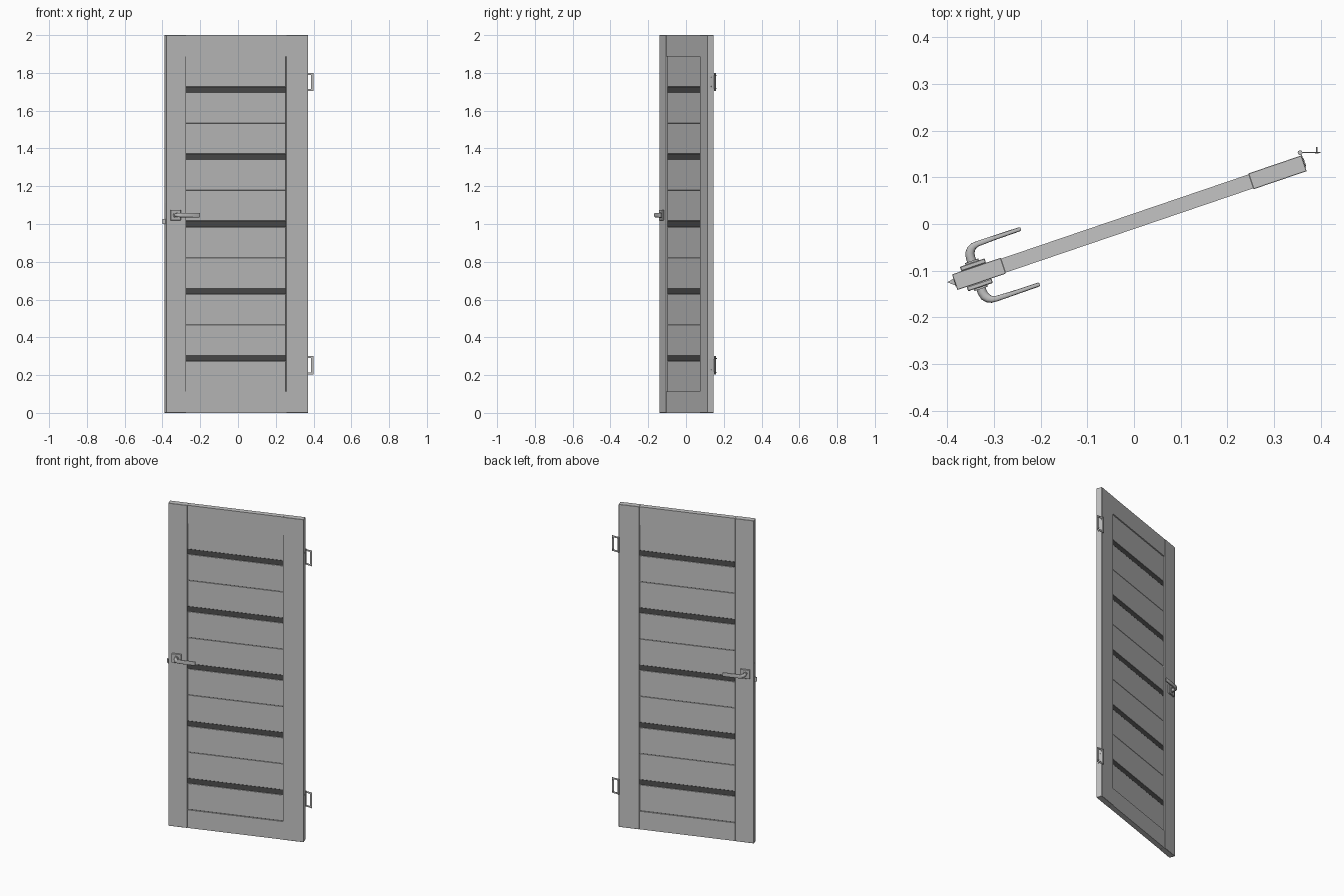
import bpy, bmesh, math
from mathutils import Matrix, Vector

if "Cube" in bpy.data.objects:
    bpy.data.objects.remove(bpy.data.objects["Cube"])

ANG = math.radians(18.8)          # the door stands slightly open
ROT = Matrix.Rotation(ANG, 4, 'Z')


def material(name, c):
    m = bpy.data.materials.new(name)
    m.diffuse_color = (c, c, c, 1)
    m.use_nodes = True
    m.node_tree.nodes["Principled BSDF"].inputs["Base Color"].default_value = m.diffuse_color
    return m


PAINT = material("door_grey", 0.55)
GLASS = material("dark_glass", 0.075)
METAL = material("metal_grey", 0.52)


def finish(name, bm, mat, turned=True, smooth=False):
    bmesh.ops.recalc_face_normals(bm, faces=bm.faces[:])
    if turned:
        bm.transform(ROT)
    me = bpy.data.meshes.new(name)
    bm.to_mesh(me)
    bm.free()
    me.materials.append(mat)
    ob = bpy.data.objects.new(name, me)
    bpy.context.collection.objects.link(ob)
    if smooth:
        bpy.ops.object.select_all(action='DESELECT')
        ob.select_set(True)
        bpy.context.view_layer.objects.active = ob
        bpy.ops.object.shade_smooth_by_angle(angle=math.radians(40))
    return ob


def add_box(bm, x0, x1, y0, y1, z0, z1):
    m = Matrix.Translation(((x0 + x1) / 2, (y0 + y1) / 2, (z0 + z1) / 2)) \
        @ Matrix.Diagonal((x1 - x0, y1 - y0, z1 - z0, 1))
    bmesh.ops.create_cube(bm, size=1, matrix=m)


def add_cyl(bm, centre, axis, r, depth, n=16):
    q = Vector((0, 0, 1)).rotation_difference(Vector(axis)).to_matrix().to_4x4()
    bmesh.ops.create_cone(bm, cap_ends=True, segments=n, radius1=r, radius2=r,
                          depth=depth, matrix=Matrix.Translation(centre) @ q)


def box(name, dims, mat, turned=True, bevel=0):
    bm = bmesh.new()
    add_box(bm, *dims)
    ob = finish(name, bm, mat, turned)
    if bevel:
        b = ob.modifiers.new("bevel", 'BEVEL')
        b.width, b.segments = bevel, 1
    return ob


# door-local layout: x along the width, y through the thickness
L, R, IL, IR = -0.404, 0.387, -0.294, 0.267
F, B = -0.012, 0.0235
MID = (F + B) / 2
Z0, Z1 = 0.112, 1.888

# frame
box("left_stile", (L, IL, F, B, 0, 2), PAINT, bevel=0.001)
box("right_stile", (IR, R, F, B, 0, 2), PAINT, bevel=0.001)
box("bottom_rail", (IL, IR, F + .002, B - .002, 0, Z0), PAINT)
box("top_rail", (IL, IR, F + .002, B - .002, Z1, 2), PAINT)

# infill: core, slats with grooves between, glass strips
box("core_panel", (IL, IR, MID - .003, MID + .003, Z0, Z1), PAINT)
step = (Z1 - Z0) / 5
for i in range(5):
    a = Z0 + i * step
    c = a + step / 2
    for part, lo, hi in (("lower", a, c - .016), ("upper", c + .016, a + step)):
        box(f"{part}_slat_{i}", (IL, IR, F + .008, B - .008, lo, hi), PAINT, bevel=0.0015)
    box(f"glass_strip_{i}", (IL, IR, F + .009, B - .009, c - .016, c + .016), GLASS)

# lock plate and wedge latch on the free edge
box("lock_plate", (L - .001, L + .002, MID - .009, MID + .009, 0.92, 1.11), METAL)
bm = bmesh.new()
tri = [(L, MID - .008), (L, MID + .008), (L - .015, MID + .005)]
face = bm.faces.new([bm.verts.new((x, y, 1.0)) for x, y in tri])
ext = bmesh.ops.extrude_face_region(bm, geom=[face])['geom']
bmesh.ops.translate(bm, vec=(0, 0, .026), verts=[v for v in ext if isinstance(v, bmesh.types.BMVert)])
finish("latch", bm, METAL)

# handles on both sides
HX, HZ = -0.355, 1.047
# path: along lever, distance from door, half thickness, half height, squareness
PATH = [(0, .004, .010, .010, 2), (0, .022, .010, .010, 2), (.002, .031, .010, .0105, 2.2),
        (.007, .038, .009, .011, 2.6), (.014, .0425, .0075, .0115, 3), (.024, .0445, .006, .012, 4),
        (.06, .045, .005, .012, 5), (.119, .045, .0045, .012, 5), (.122, .045, .003, .0105, 5)]


def handle(side, sign, surface):
    box(side + "_rosette", (HX - .028, HX + .028, min(surface, surface + sign * .01),
                            max(surface, surface + sign * .01), HZ - .028, HZ + .028),
        METAL, bevel=0.0015)
    bm = bmesh.new()
    add_cyl(bm, (HX, surface + sign * .011, HZ), (0, 1, 0), .015, .006, 24)
    rings, n = [], 24
    for i, (px, py, t, h, p) in enumerate(PATH):
        a, b = PATH[max(i - 1, 0)], PATH[min(i + 1, len(PATH) - 1)]
        tan = Vector((b[0] - a[0], b[1] - a[1])).normalized()
        ring = []
        for k in range(n):
            w = 2 * math.pi * k / n
            cs, sn = math.cos(w), math.sin(w)
            o = t * math.copysign(abs(cs) ** (2 / p), cs)
            z = h * math.copysign(abs(sn) ** (2 / p), sn)
            ring.append(bm.verts.new((HX + px + o * tan.y,
                                      surface + sign * (py - o * tan.x), HZ + z)))
        rings.append(ring)
    for r0, r1 in zip(rings, rings[1:]):
        for k in range(n):
            bm.faces.new((r0[k], r0[(k + 1) % n], r1[(k + 1) % n], r1[k]))
    bm.faces.new(rings[0])
    bm.faces.new(rings[-1])
    finish(side + "_lever", bm, METAL, smooth=True)


handle("front", -1, F)
handle("back", 1, B)

# hinges: knuckle, windowed jamb leaf (straight in x), inner leaf on the door edge
PX, PY = 0.356, 0.153
for tag, zc in (("lower", 0.252), ("upper", 1.752)):
    lo, hi = zc - .048, zc + .048
    bm = bmesh.new()
    add_cyl(bm, (PX, PY, zc), (0, 0, 1), .005, hi - lo)
    finish(tag + "_hinge_knuckle", bm, METAL, False, True)

    bm = bmesh.new()
    y0, y1 = PY - .001, PY + .001
    add_box(bm, PX, .40, y0, y1, lo, lo + .010)
    add_box(bm, PX, .40, y0, y1, hi - .010, hi)
    add_box(bm, .386, .40, y0, y1, lo + .010, hi - .010)
    for z in (lo + .012, hi - .012):
        add_cyl(bm, (.392, PY + .006, z), (0, 1, 0), .0015, .012, 10)
        add_cyl(bm, (.392, y0, z), (0, 1, 0), .0035, .001, 12)
    finish(tag + "_hinge_jamb_leaf", bm, METAL, False)

    bm = bmesh.new()
    add_box(bm, R - .001, R + .0015, -.004, B + .004, zc - .034, zc + .034)
    for dz, y in ((-.024, .012), (0, .003), (.024, .012)):
        add_cyl(bm, (R + .0017, y, zc + dz), (1, 0, 0), .0035, .002, 12)
    finish(tag + "_hinge_door_leaf", bm, METAL)
